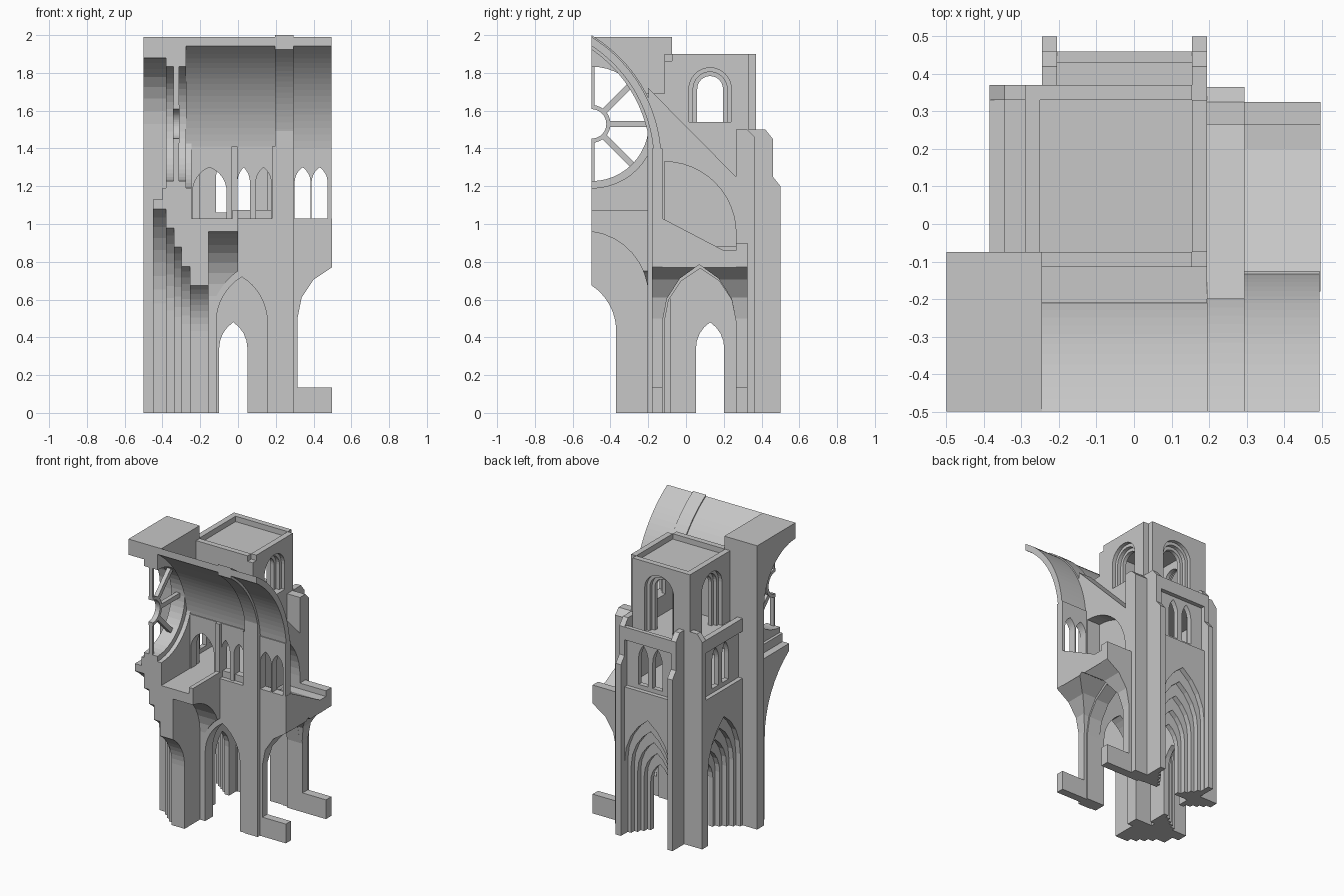
import bpy, bmesh
from math import cos, sin, pi, acos
from mathutils import Vector

old = bpy.data.objects.get("Cube")
if old:
    bpy.data.objects.remove(old, do_unlink=True)

stone = bpy.data.materials.new("grey stone")
stone.use_nodes = True
GREY = (0.57, 0.57, 0.57, 1)
stone.diffuse_color = GREY
stone.node_tree.nodes["Principled BSDF"].inputs["Base Color"].default_value = GREY


def prism(name, axis, a, b, pts):
    """Extrude a 2D outline along an axis from a to b."""
    place = {"x": lambda u, v, w: (w, u, v), "y": lambda u, v, w: (u, w, v),
             "z": lambda u, v, w: (u, v, w)}[axis]
    bm = bmesh.new()
    face = bm.faces.new([bm.verts.new(place(u, v, a)) for u, v in pts])
    ext = bmesh.ops.extrude_face_region(bm, geom=[face])
    shift = Vector(place(0, 0, b - a))
    bmesh.ops.translate(bm, vec=shift, verts=[g for g in ext["geom"] if isinstance(g, bmesh.types.BMVert)])
    bmesh.ops.recalc_face_normals(bm, faces=bm.faces)
    mesh = bpy.data.meshes.new(name)
    bm.to_mesh(mesh)
    bm.free()
    mesh.materials.append(stone)
    ob = bpy.data.objects.new(name, mesh)
    bpy.context.collection.objects.link(ob)
    return ob


def box(name, x0, x1, y0, y1, z0, z1):
    return prism(name, "z", z0, z1, [(x0, y0), (x1, y0), (x1, y1), (x0, y1)])


def arch(c, hw, spring, apex, z0, n=8):
    """Pointed or round arch outline, from left foot to right foot."""
    rise = apex - spring
    d = max(0, (rise * rise - hw * hw) / (2 * hw))
    R = d + hw
    top = acos(d / R)
    k = rise / (R * sin(top))
    side = [(R * cos(top * i / n) - d, spring + k * R * sin(top * i / n)) for i in range(n + 1)]
    if spring > z0:
        side.insert(0, (hw, z0))
    return [(c - u, v) for u, v in side] + [(c + u, v) for u, v in side[-2::-1]]


def gate(name, axis, a, b, lo, hi, z0, top, *arches, n=8):
    """Wall slab with arched openings rising from its bottom edge."""
    pts = []
    for spec in arches:
        pts += [p for p in arch(*spec, z0, n) if lo - 1e-6 <= p[0] <= hi + 1e-6]
    if pts[0][0] > lo + 1e-5:
        pts.insert(0, (lo, z0))
    c, hw = arches[-1][:2]
    pts.append((hi, z0) if c + hw < hi else (hi, pts[-1][1] + 0.003))
    return prism(name, axis, a, b, pts + [(hi, top), (lo, top)])


def carve(ob, cutter):
    mod = ob.modifiers.new("carve", "BOOLEAN")
    mod.operation, mod.object, mod.solver = "DIFFERENCE", cutter, "EXACT"
    cutter.hide_render = True
    cutter.hide_set(True)
    bpy.context.view_layer.objects.active = ob
    bpy.ops.object.modifier_apply(modifier=mod.name)
    bpy.data.objects.remove(cutter, do_unlink=True)


MID = -0.5       # nave centre line, where the section is cut
PIER = -0.075    # outer side of the facade pier


def vault_arc(R, n=20):
    """Half of the pointed nave vault, from its foot up to the centre line."""
    top = acos(0.404 / R)
    return [(MID - 0.404 + R * cos(top * i / n), 1.33 + R * sin(top * i / n)) for i in range(n + 1)]


# Facade: deep round recess, stepped central portal
gate("facade_front", "x", -0.5, -0.45, MID, PIER, 0, 1.99, (MID, 0.35, 1.53, 1.88))
gate("facade_recess", "x", -0.45, -0.38, MID, PIER, 1.13, 1.99, (MID, 0.35, 1.53, 1.88))
box("window_sill", -0.4, -0.38, MID, PIER, 1.13, 1.19)
steps = [-0.155, -0.255, -0.3, -0.34, -0.38, -0.45]
for i in range(5):
    hi, top = (-0.125, 1.03) if i == 0 else (PIER, 1.13)
    hw, apex = 0.13 + 0.035 * i, 0.675 + 0.101 * i
    gate("portal_step", "x", steps[i + 1], steps[i], MID, hi, 0, top, (MID, hw, apex - 1.85 * hw, apex))
prism("facade_back", "x", -0.275, -0.245,
      [(PIER, 0), (-0.2, 0), (-0.2, 1.33)] + vault_arc(0.74) + [(MID, 1.99), (PIER, 1.99)])

# Rose window: wall with half round opening, ring and spokes
CZ = 1.53


def half_round(r):
    return [(MID + r * cos(t), CZ + r * sin(t)) for t in [pi / 2 - pi * i / 24 for i in range(25)]]


prism("rose_wall", "x", -0.38, -0.275,
      half_round(0.303) + [(MID, 1.13), (PIER, 1.13), (PIER, 1.99), (MID, 1.99)])
prism("rose_back_sill", "x", -0.275, -0.245,
      half_round(0.34)[12:] + [(MID, 1.0), (PIER, 1.0), (PIER, CZ)])
prism("rose_hub", "x", -0.345, -0.31, half_round(0.1) + half_round(0.078)[::-1])
for t in (-pi / 4, 0, pi / 4):
    c, s, w = cos(t), sin(t), 0.016
    prism("rose_spoke", "x", -0.342, -0.313,
          [(MID + r * c - q * s, CZ + r * s + q * c)
           for r, q in ((0.095, -w), (0.31, -w), (0.31, w), (0.095, w))])
for s in (-1, 1):
    box("rose_upright_spoke", -0.342, -0.313, MID, MID + 0.015, *sorted((CZ + s * 0.095, CZ + s * 0.31)))

# Gallery behind the facade, its vault cut by the arcade arch
gallery = gate("gallery_vault", "x", -0.155, 0, MID, -0.19, 0.62, 1.03, (MID, 0.3, 0.62, 0.96))
carve(gallery, prism("arcade_cutter", "y", -0.6, 0, arch(0.02, 0.175, 0.45, 0.765, 0.3)))
box("gallery_floor", -0.25, -0.15, MID, -0.19, 0.98, 1.03)
box("gallery_parapet", -0.03, 0, MID, -0.2, 1.03, 1.075)

# Nave wall: arcade, windows, shafts, pilaster
gate("nave_arcade", "y", -0.2, -0.115, -0.245, 0.195, 0, 1.03, (0.02, 0.135, 0.48, 0.72))
gate("nave_upper_wall", "y", -0.18, -0.115, -0.245, 0.195, 1.03, 1.41,
     (-0.15, 0.09, 1.17, 1.3), (0.03, 0.033, 1.22, 1.3), (0.135, 0.04, 1.22, 1.3))
box("nave_window_sill", 0, 0.18, -0.17, -0.12, 1.03, 1.075)
for x0, x1 in ((-0.035, -0.003), (0.18, 0.197)):
    box("nave_wall_shaft", x0, x1, -0.2, -0.17, 1.03, 1.41)
prism("nave_wall_head", "x", -0.275, 0.195, [(-0.165, 1.4), (-0.115, 1.4), (-0.115, 1.69), (-0.21, 1.69)])
box("nave_pilaster", 0.195, 0.295, -0.205, -0.115, 0, 1.52)
gate("clerestory", "y", -0.18, -0.125, 0.295, 0.495, 1.03, 1.4,
     (0.342, 0.042, 1.22, 1.3), (0.432, 0.042, 1.22, 1.3))

# High vault and its rib
prism("high_vault", "x", -0.275, 0.495, vault_arc(0.774) + vault_arc(0.734)[::-1])
prism("vault_rib", "x", 0.195, 0.295, vault_arc(0.782) + vault_arc(0.718)[::-1])

# Aisle bay: walls, plinths, groin vault and lean-to roof
SIDE = (0.606, 0.291, 0.5, 0.791)
CROSS = (0.07, 0.195, 0.48, 0.785)
for y0, y1, top in ((-0.18, -0.125, 1.03), (0.265, 0.325, 0.9)):
    gate("aisle_wall", "y", y0, y1, 0.295, 0.497, 0, top, SIDE, n=4)
    box("aisle_plinth", 0.295, 0.497, y0, y1, 0, 0.135)
bay = box("aisle_vault", 0.295, 0.497, -0.125, 0.265, 0.48, 0.86)
carve(bay, prism("cross_cutter", "x", 0.2, 0.6, arch(*CROSS, 0.4, 3)))
carve(bay, prism("side_cutter", "y", -0.3, 0.5, arch(*SIDE, 0.4, 4)))
prism("aisle_roof", "x", 0.295, 0.497, [(-0.125, 0.85), (0.265, 0.85), (0.2, 0.86), (-0.125, 1.03)])

# Cross arch between aisle bays, with the flying buttress above
gate("cross_arch", "x", 0.195, 0.295, -0.19, 0.365, 0, 0.86, (0.075, 0.19, 0.48, 0.765), n=3)
quadrant = [(-0.115 + 0.38 * sin(pi / 2 * i / 12), 0.95 + 0.38 * cos(pi / 2 * i / 12)) for i in range(13)]
prism("flying_buttress", "x", 0.195, 0.295,
      [(-0.17, 0.85), (-0.115, 0.85)] + quadrant +
      [(0.265, 0.85), (0.365, 0.85), (0.365, 1.25), (0.265, 1.25), (-0.2, 1.72)])
prism("outer_pier_top", "x", 0.195, 0.295,
      [(0.265, 1.2), (0.365, 1.2), (0.365, 1.46), (0.325, 1.5), (0.265, 1.5)])

# Tower base: two nested side portals
XC, YC = -0.025, 0.1275
for i in range(5):
    hw, apex = 0.075 + 0.026 * i, 0.48 + 0.09 * i
    spec = (hw, apex - 1.85 * hw, apex)
    y = 0.285 + 0.035 * i
    gate("north_portal_step", "y", y, y + 0.035, -0.21, 0.16, 0, 1.03, (XC, *spec), n=4)
    x = -0.21 - 0.035 * i
    gate("west_portal_step", "x", x - 0.035, x, PIER - 0.01, 0.34, 0, 1.03, (YC, *spec), n=4)
box("tower_floor", -0.25, 0.195, -0.12, 0.3, 0.88, 1.03)

# Tower buttresses
for x in (-0.245, 0.155):
    prism("north_buttress", "x", x, x + 0.04,
          [(0.28, 0), (0.5, 0), (0.5, 1.2), (0.46, 1.25), (0.46, 1.45), (0.42, 1.5), (0.28, 1.5)])
prism("west_buttress", "y", 0.33, 0.37,
      [(-0.205, 0), (-0.385, 0), (-0.385, 1.45), (-0.345, 1.5), (-0.205, 1.5)])


# Tower middle stage: paired lancets, beams and terrace
def pair(c):
    return [(c + s * 0.055, 0.037, 1.24, 1.34) for s in (-1, 1)]


gate("north_lancets", "y", 0.395, 0.43, -0.21, 0.16, 1.03, 1.4, *pair(XC))
gate("west_lancets", "x", -0.355, -0.32, PIER - 0.01, 0.335, 1.03, 1.4, *pair(YC))
box("north_lancet_sill", -0.21, 0.16, 0.395, 0.43, 1.03, 1.06)
box("west_lancet_sill", -0.355, -0.32, PIER - 0.01, 0.335, 1.03, 1.06)
box("north_beam", -0.21, 0.16, 0.43, 0.46, 1.36, 1.45)
box("west_beam", -0.385, -0.345, PIER, 0.335, 1.36, 1.45)
box("terrace_north", -0.21, 0.16, 0.36, 0.435, 1.37, 1.41)
box("terrace", -0.36, 0.195, -0.115, 0.365, 1.37, 1.41)
box("middle_east_wall", 0.155, 0.195, -0.115, 0.37, 1.03, 1.4)

# Tower belfry: nested round windows, roof and parapet, notched at one corner
X0, X1, Y0, Y1, P = -0.29, 0.195, -0.115, 0.37, 0.04
TOP = 1.86
for i in range(3):
    hw, d = 0.112 - 0.022 * i, 0.026 * i
    head = (hw, 1.715, 1.715 + hw)
    gate("belfry_north", "y", Y1 - d - 0.026, Y1 - d, X0, X1 - P, 1.41, TOP, (-0.05, *head))
    gate("belfry_west", "x", X0 + d, X0 + d + 0.026, Y0, Y1, 1.41, TOP, (YC, *head))
    gate("belfry_east", "x", X1 - d - 0.026, X1 - d, Y0, Y1 - P, 1.54, TOP, (YC, *head))
box("belfry_east_base", X1 - 0.078, X1, Y0, Y1 - P, 1.4, 1.54)
box("belfry_south", X0, X1, Y0, Y0 + 0.07, 1.4, TOP)
prism("belfry_roof", "z", 1.835, TOP + 0.002,
      [(X0, Y0), (X1, Y0), (X1, Y1 - P), (X1 - P, Y1 - P), (X1 - P, Y1), (X0, Y1)])
for y in (Y0, Y1 - P):
    box("parapet_long", X0, X1 - P, y, y + P, TOP, 1.9)
for x in (X0, X1 - P):
    box("parapet_short", x, x + P, Y0 + P, Y1 - P, TOP, 1.9)
